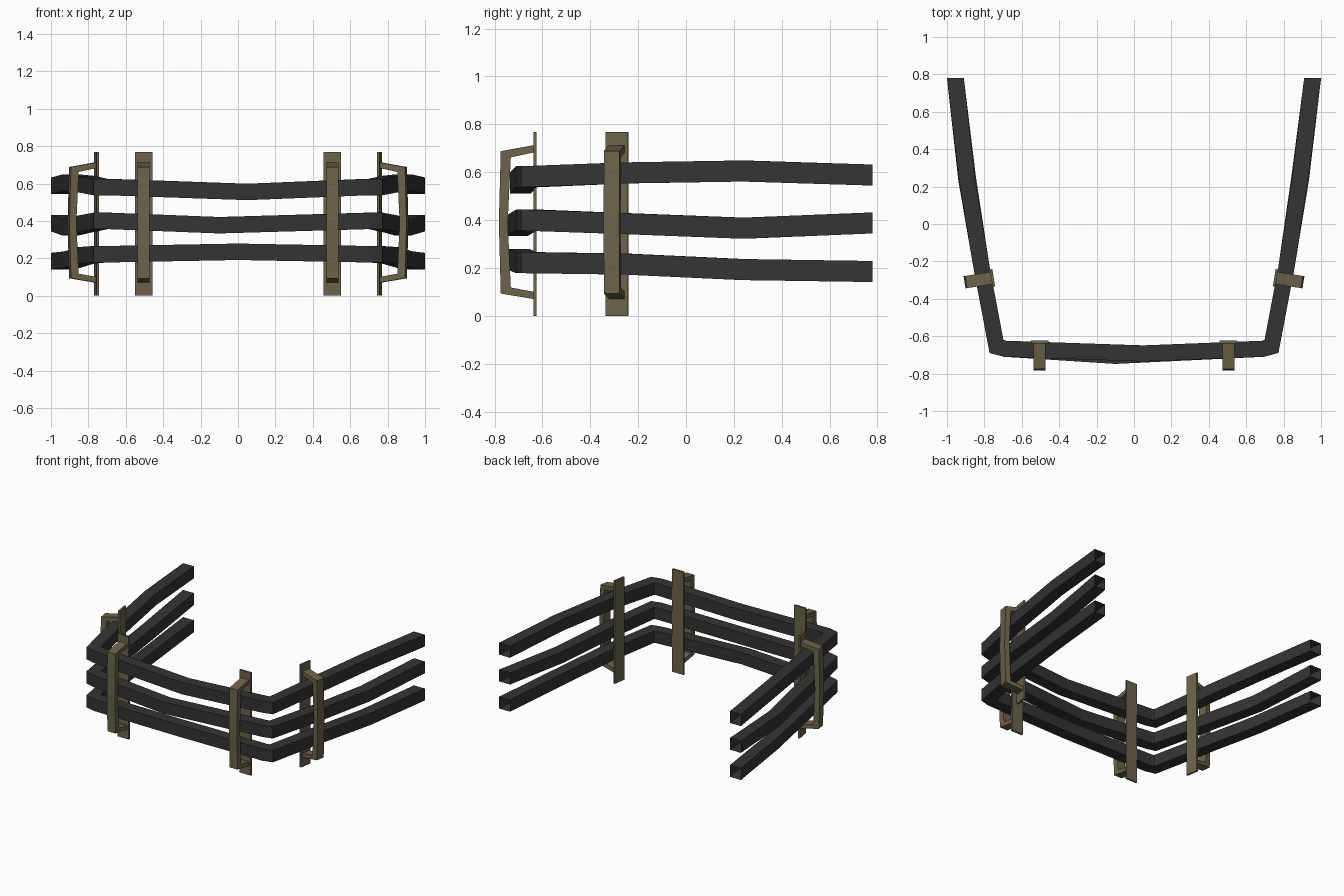
import bpy, bmesh, math
from mathutils import Vector, Matrix

if "Cube" in bpy.data.objects:
    bpy.data.objects.remove(bpy.data.objects["Cube"])


def material(name, rgb):
    m = bpy.data.materials.new(name)
    m.diffuse_color = (*rgb, 1)
    m.use_nodes = True
    m.node_tree.nodes["Principled BSDF"].inputs["Base Color"].default_value = m.diffuse_color
    return m


RAIL = material("dark grey rail", (0.034, 0.034, 0.034))
POST = material("olive brown post", (0.15, 0.125, 0.07))


def add_object(name, bm, mat):
    bmesh.ops.recalc_face_normals(bm, faces=bm.faces)
    me = bpy.data.meshes.new(name)
    bm.to_mesh(me)
    bm.free()
    me.materials.append(mat)
    ob = bpy.data.objects.new(name, me)
    bpy.context.collection.objects.link(ob)
    return ob


# Rails: open-ended square tubes swept along a bent U path
def rail(name, zs, bow, mid):
    # heights: open end, side bend, side post, corner, front middle
    ze, zb, zp, zc, zm = zs
    half = [(0.955, 0.78, ze), (0.89 + bow, 0.24, zb), (0.812, -0.25, zp),
            (0.735, -0.655, zc), (0.69, -0.667, zc)]
    pts = [Vector((-x, y, z)) for x, y, z in half]
    pts.append(Vector((mid[0], mid[1], zm)))
    pts += [Vector((x - 2 * bow if i == 1 else x, y, z))
            for i, (x, y, z) in reversed(list(enumerate(half)))]
    w, h, n = 0.043, 0.044, len(pts)
    bm = bmesh.new()
    rings = []
    for i, p in enumerate(pts):
        if i in (0, n - 1):
            side, k = Vector((1 if i == 0 else -1, 0, 0)), 1.05
        else:
            a = (p - pts[i - 1]).xy.normalized()
            b = (pts[i + 1] - p).xy.normalized()
            t = (a + b).normalized()
            side, k = Vector((-t.y, t.x, 0)), 1 / max(t.dot(a), 0.5)
        rings.append([bm.verts.new(p + side * w * k * s + Vector((0, 0, h * v)))
                      for s, v in ((-1, -1), (1, -1), (1, 1), (-1, 1))])
    for r, q in zip(rings, rings[1:]):
        for j in range(4):
            bm.faces.new((r[j], r[(j + 1) % 4], q[(j + 1) % 4], q[j]))
    add_object(name, bm, RAIL)


rail("top_rail", (0.588, 0.605, 0.597, 0.581, 0.555), 0.003, (0.05, -0.692))
rail("middle_rail", (0.388, 0.366, 0.385, 0.400, 0.377), 0.007, (-0.1, -0.705))
rail("bottom_rail", (0.185, 0.193, 0.216, 0.222, 0.235), -0.003, (0.0, -0.698))


# Posts: thin inner plate plus a bowed C-shaped bracket clasping the rails
# bracket profile as (outward distance, height)
PROFILE = [(0.0, 0.715), (0.15, 0.688), (0.158, 0.39), (0.15, 0.093), (0.0, 0.068),
           (0.0, 0.098), (0.108, 0.118), (0.121, 0.39), (0.108, 0.662), (0.0, 0.685)]


def post(name, x, y, angle):
    # local -y points outward
    place = Matrix.Translation((x, y, 0)) @ Matrix.Rotation(angle, 4, 'Z')

    bm = bmesh.new()
    bmesh.ops.create_cube(bm, size=1, matrix=Matrix.Translation((0, -0.007, 0.384))
                          @ Matrix.Diagonal((0.094, 0.014, 0.768, 1)))
    bm.transform(place)
    add_object(name + "_plate", bm, POST)

    bm = bmesh.new()
    w = 0.033
    left = [bm.verts.new((-w, -u, z)) for u, z in PROFILE]
    right = [bm.verts.new((w, -u, z)) for u, z in PROFILE]
    n = len(PROFILE)
    for i in range(n):
        j = (i + 1) % n
        bm.faces.new((left[i], left[j], right[j], right[i]))
    for i in range(4):  # side faces between outer and inner outline
        for s in (left, right):
            bm.faces.new((s[i], s[i + 1], s[n - 2 - i], s[n - 1 - i]))
    bm.transform(place)
    add_object(name + "_bracket", bm, POST)


for side, s in (("left", -1), ("right", 1)):
    post("front_post_" + side, s * 0.505, -0.624, 0)
    post("side_post_" + side, s * 0.75, -0.287, s * math.radians(81))
